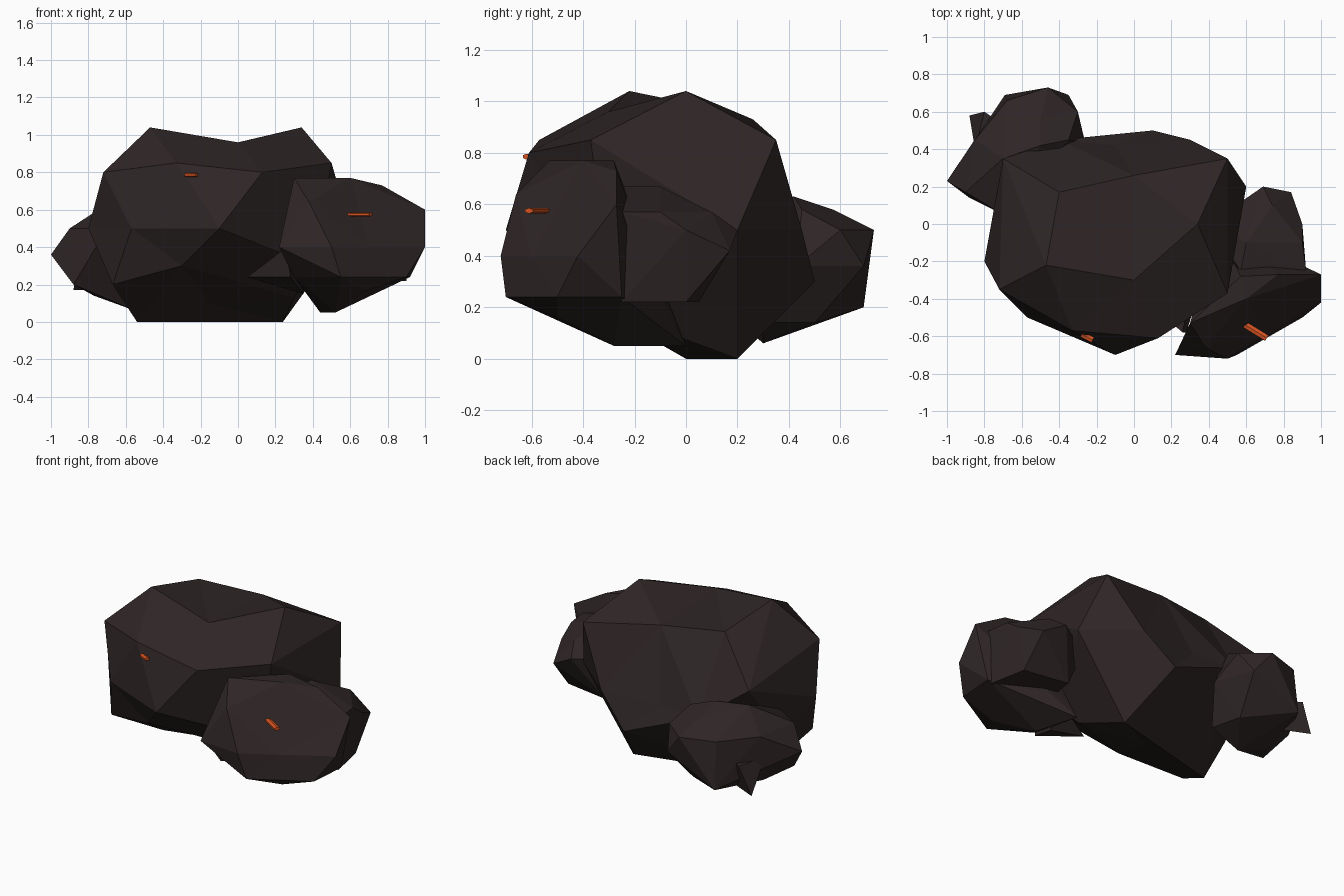
import bpy
import bmesh
from mathutils import Vector

default_cube = bpy.data.objects.get("Cube")
if default_cube:
    bpy.data.objects.remove(default_cube, do_unlink=True)


def make_material(name, colour):
    material = bpy.data.materials.new(name)
    material.use_nodes = True
    material.diffuse_color = colour
    shader = material.node_tree.nodes["Principled BSDF"]
    shader.inputs["Base Color"].default_value = colour
    return material


charred_stone = make_material("charred_stone", (.028, .019, .019, 1))
glowing_orange = make_material("glowing_orange", (.7, .09, .015, 1))


def add_object(name, bm, material):
    bmesh.ops.recalc_face_normals(bm, faces=bm.faces)
    mesh = bpy.data.meshes.new(name)
    bm.to_mesh(mesh)
    bm.free()
    mesh.materials.append(material)
    obj = bpy.data.objects.new(name, mesh)
    bpy.context.collection.objects.link(obj)
    return obj


def chiselled_rock(name, contours, dents=.5):
    """Skin corners listed by height; partly rounding them first keeps shallow dents."""
    corners = [Vector((x, y, z)) for z, ring in contours.items() for x, y in ring]
    centre = sum(corners, Vector()) / len(corners)
    bm = bmesh.new()
    true_position = {}
    for corner in corners:
        arm = corner - centre
        vert = bm.verts.new(arm / arm.length ** dents)
        true_position[vert] = corner
    bmesh.ops.convex_hull(bm, input=list(bm.verts))
    loose = [vert for vert in bm.verts if not vert.link_faces]
    bmesh.ops.delete(bm, geom=loose, context="VERTS")
    for vert in bm.verts:
        vert.co = true_position[vert]
    return add_object(name, bm, charred_stone)


def ember(name, start, end, width, height):
    """Flattened six-sided rod from start to end."""
    start, end = Vector(start), Vector(end)
    along = end - start
    bm = bmesh.new()
    bmesh.ops.create_cone(bm, cap_ends=True, segments=6,
                          radius1=1, radius2=1, depth=along.length)
    obj = add_object(name, bm, glowing_orange)
    obj.location = (start + end) / 2
    obj.rotation_euler = along.to_track_quat("Z", "Y").to_euler()
    obj.scale = (width / 2, height / 2, 1)
    return obj


# Large boulder, from its twin peaks down to its two feet
chiselled_rock("main_boulder", {
    1.04: [(-.47, -.22), (.34, 0)],
    .96: [(0, -.3), (-.4, .17)],
    .93: [(0, .26)],
    .85: [(.5, .35), (.5, -.37), (-.33, -.57)],
    .8: [(.13, -.61), (-.72, -.35)],
    .72: [(-.7, .35)],
    .5: [(-.8, -.2), (-.57, -.5), (-.1, -.7), (-.4, .45), (-.1, .42), (.3, .45), (.6, .2)],
    .3: [(.1, .5), (-.7, 0), (-.3, -.5), (.4, -.3)],
    .2: [(-.67, -.35)],
    .13: [(.3, -.15)],
    .1: [(-.15, -.05)],
    0: [(-.54, 0), (.24, .2)],
}, dents=.85)

# Stone at the front left
chiselled_rock("front_stone", {
    .77: [(.3, -.53), (.6, -.4), (.57, -.28)],
    .73: [(.77, -.27)],
    .64: [(.38, -.66)],
    .6: [(1, -.27)],
    .4: [(1, -.42), (.22, -.7), (.5, -.72), (.7, -.6)],
    .24: [(.9, -.5), (.55, -.7), (.3, -.55), (.92, -.25)],
    .16: [(.67, -.5)],
    .05: [(.52, -.28), (.44, 0)],
})

# Lobe joining the front stone to the boulder
chiselled_rock("side_stone", {
    .67: [(.6, -.1), (.57, -.25)],
    .57: [(.9, -.1), (.74, .1), (.92, -.25)],
    .5: [(.69, .2), (.9, 0), (.4, 0)],
    .42: [(.84, .17)],
    .22: [(.85, 0), (.9, -.25), (.55, .05), (.5, -.3)],
})

# Stone behind the boulder
chiselled_rock("back_stone", {
    .63: [(-.7, .35), (-.5, .42)],
    .58: [(-.5, .57), (-.35, .45)],
    .5: [(-.9, .17), (-.7, .05), (-.68, .66), (-.46, .73), (-.3, .6), (-.85, .45)],
    .36: [(-1, .23), (-.26, .43), (-.35, .69)],
    .2: [(-.88, .14), (-.69, .69)],
    .14: [(-.77, .3), (-.4, .5), (-.35, .3)],
    .06: [(-.55, .3)],
})

# Small splinters jutting from the stones
chiselled_rock("back_splinter", {
    .35: [(-.8, .6), (-.85, .4), (-.65, .5)],
    .17: [(-.88, .58), (-.7, .5)],
})
chiselled_rock("front_splinter", {
    .4: [(.26, -.58), (.3, -.35)],
    .24: [(.05, -.4), (.28, -.58)],
    .15: [(.35, -.35)],
})

# Glowing slivers
ember("front_ember", (.58, -.53, .575), (.71, -.61, .575), .04, .022)
ember("boulder_ember", (-.28, -.59, .785), (-.22, -.62, .785), .035, .022)
